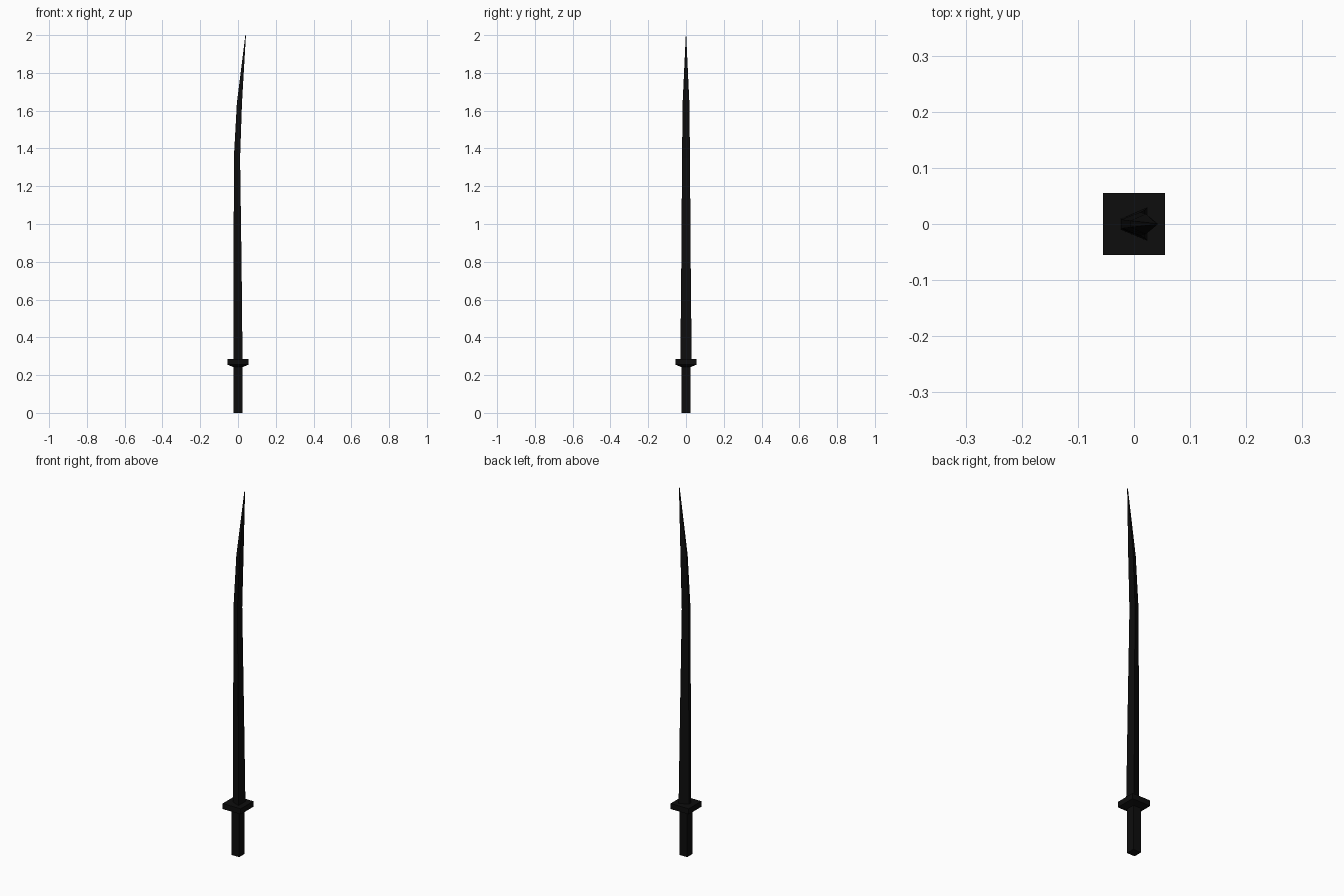
import bpy, bmesh

if "Cube" in bpy.data.objects:
    bpy.data.objects.remove(bpy.data.objects["Cube"])

black = bpy.data.materials.new("black")
black.diffuse_color = (0.004, 0.004, 0.004, 1)
black.use_nodes = True
black.node_tree.nodes["Principled BSDF"].inputs["Base Color"].default_value = black.diffuse_color


def loft(name, sections):
    """Skin a closed flat-shaded solid through four-sided sections.
    Each section: z, x_min, x_max, half width at x_min, half width at x_max."""
    bm = bmesh.new()
    rings = []
    for z, x0, x1, w0, w1 in sections:
        pts = [(x0, -w0), (x1, -w1), (x1, w1), (x0, w0)]
        rings.append([bm.verts.new((x, y, z)) for x, y in pts])
    for a, b in zip(rings, rings[1:]):
        for i in range(4):
            j = (i + 1) % 4
            bm.faces.new((a[i], a[j], b[j], b[i]))
    bm.faces.new(rings[0][::-1])
    bm.faces.new(rings[-1])
    bmesh.ops.recalc_face_normals(bm, faces=bm.faces[:])
    mesh = bpy.data.meshes.new(name)
    bm.to_mesh(mesh)
    bm.free()
    mesh.materials.append(black)
    obj = bpy.data.objects.new(name, mesh)
    bpy.context.collection.objects.link(obj)
    return obj


def square(z, r):
    return (z, -r, r, r, r)


# Square grip
loft("grip", [square(0, 0.024), square(0.25, 0.024)])

# Guard plate with a bevelled underside
loft("guard", [square(0.243, 0.026), square(0.255, 0.055), square(0.285, 0.055)])

# Curved blade: thin cutting edge on -x, thick spine on +x
loft("blade", [
    (0.28, -0.024, 0.024, 0.010, 0.030),
    (0.78, -0.023, 0.019, 0.009, 0.025),
    (1.35, -0.022, 0.011, 0.008, 0.021),
    (1.64, -0.006, 0.021, 0.006, 0.018),
    (2.00, 0.039, 0.042, 0.001, 0.001),
])
